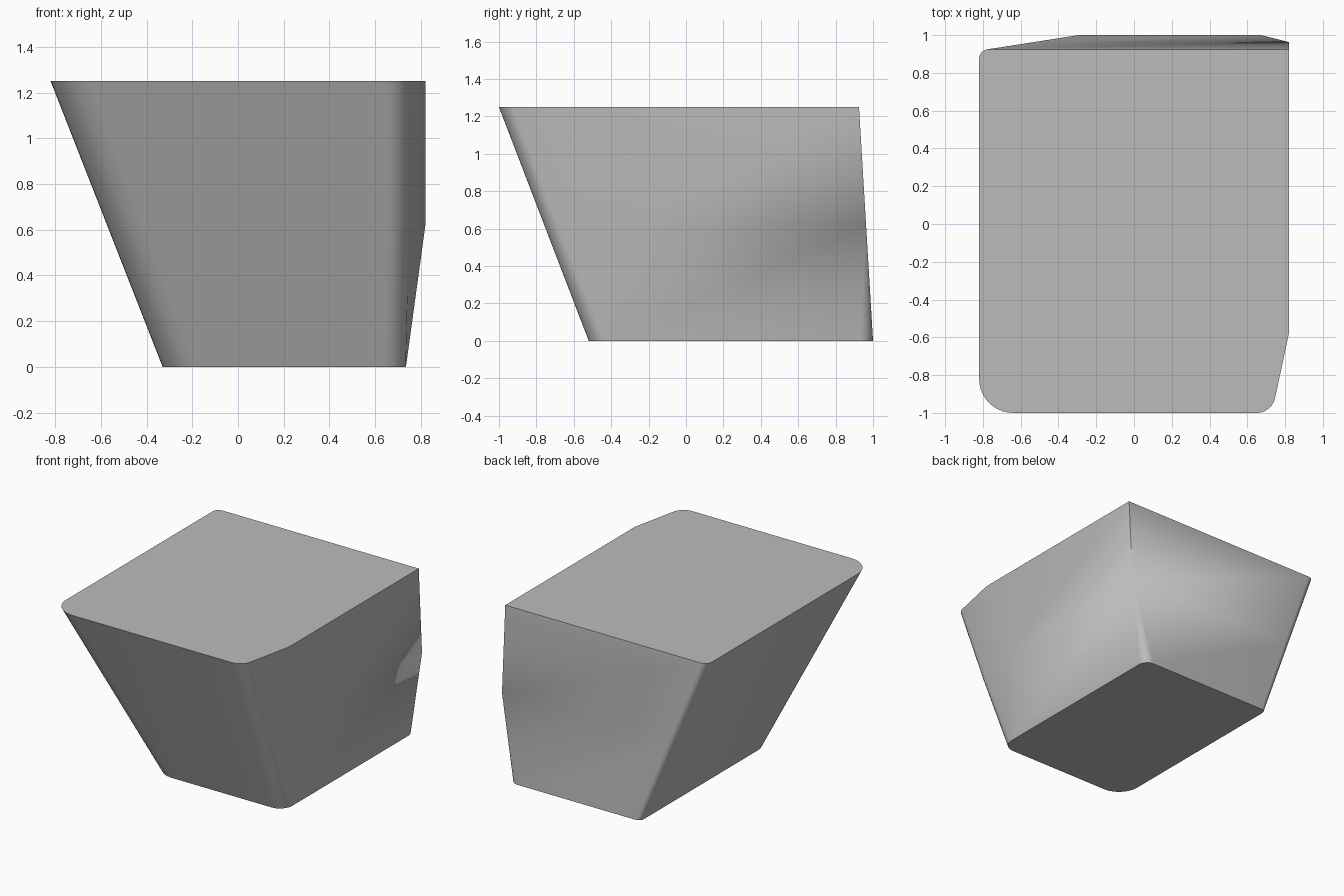
import bpy, bmesh, math
from mathutils import Vector

cube = bpy.data.objects.get("Cube")
if cube:
    bpy.data.objects.remove(cube, do_unlink=True)

HEIGHT = 1.25
STEPS = 10


def fillet(prev, corner, nxt, radius):
    """Points of a round of the given radius on one corner of an outline."""
    p, c, n = Vector(prev), Vector(corner), Vector(nxt)
    a, b = (p - c).normalized(), (n - c).normalized()
    half = a.angle(b) / 2
    centre = c + (a + b).normalized() * (radius / math.sin(half))
    start = c + a * (radius / math.tan(half)) - centre
    sweep = math.pi - 2 * half
    points = []
    for i in range(STEPS + 1):
        t = sweep * i / STEPS
        points.append(centre + Vector((start.x * math.cos(t) - start.y * math.sin(t),
                                       start.x * math.sin(t) + start.y * math.cos(t))))
    return points


def section(z, right, kink_y, back_radius):
    """Counter-clockwise outline of the block at height z."""
    t = z / HEIGHT
    left = -0.33 - 0.49 * t
    front = -0.52 - 0.48 * t
    back = 1.0 - 0.075 * t
    corners = [((left, front), 0.16 + 0.02 * t),      # wide front round
               ((0.735 - 0.005 * t, front), 0.10),    # narrow front round
               ((right, kink_y), None),               # bend in the side wall
               ((right, back), back_radius),          # round fading to a sharp edge
               ((left, back), 0.04 + 0.01 * t)]
    points = []
    for i, (corner, radius) in enumerate(corners):
        if radius is None:
            points.append(Vector(corner))
        else:
            points += fillet(corners[i - 1][0], corner,
                             corners[(i + 1) % len(corners)][0], radius)
    return [(p.x, p.y, z) for p in points]


# Tapered block: three outlines joined by walls and closed at both ends
outlines = [section(0, 0.735, -0.41, 0.07),
            section(0.62, 0.82, -0.34, 0.0),
            section(HEIGHT, 0.82, -0.58, 0.0)]
bm = bmesh.new()
rings = [[bm.verts.new(p) for p in outline] for outline in outlines]
for low, high in zip(rings, rings[1:]):
    for i in range(len(low)):
        j = (i + 1) % len(low)
        bm.faces.new((low[i], low[j], high[j], high[i]))
bm.faces.new(rings[0][::-1])
bm.faces.new(rings[-1])
bmesh.ops.remove_doubles(bm, verts=bm.verts[:], dist=0.0001)
bmesh.ops.recalc_face_normals(bm, faces=bm.faces[:])

mesh = bpy.data.meshes.new("tapered_block")
bm.to_mesh(mesh)
bm.free()
block = bpy.data.objects.new("tapered_block", mesh)
bpy.context.collection.objects.link(block)

# Plain grey
grey = bpy.data.materials.new("plain_grey")
grey.use_nodes = True
colour = (0.5, 0.5, 0.5, 1.0)
grey.diffuse_color = colour
grey.node_tree.nodes["Principled BSDF"].inputs["Base Color"].default_value = colour
mesh.materials.append(grey)

# Smooth rounds, sharp rims
bpy.ops.object.select_all(action='DESELECT')
block.select_set(True)
bpy.context.view_layer.objects.active = block
bpy.ops.object.shade_smooth_by_angle(angle=math.radians(30))
